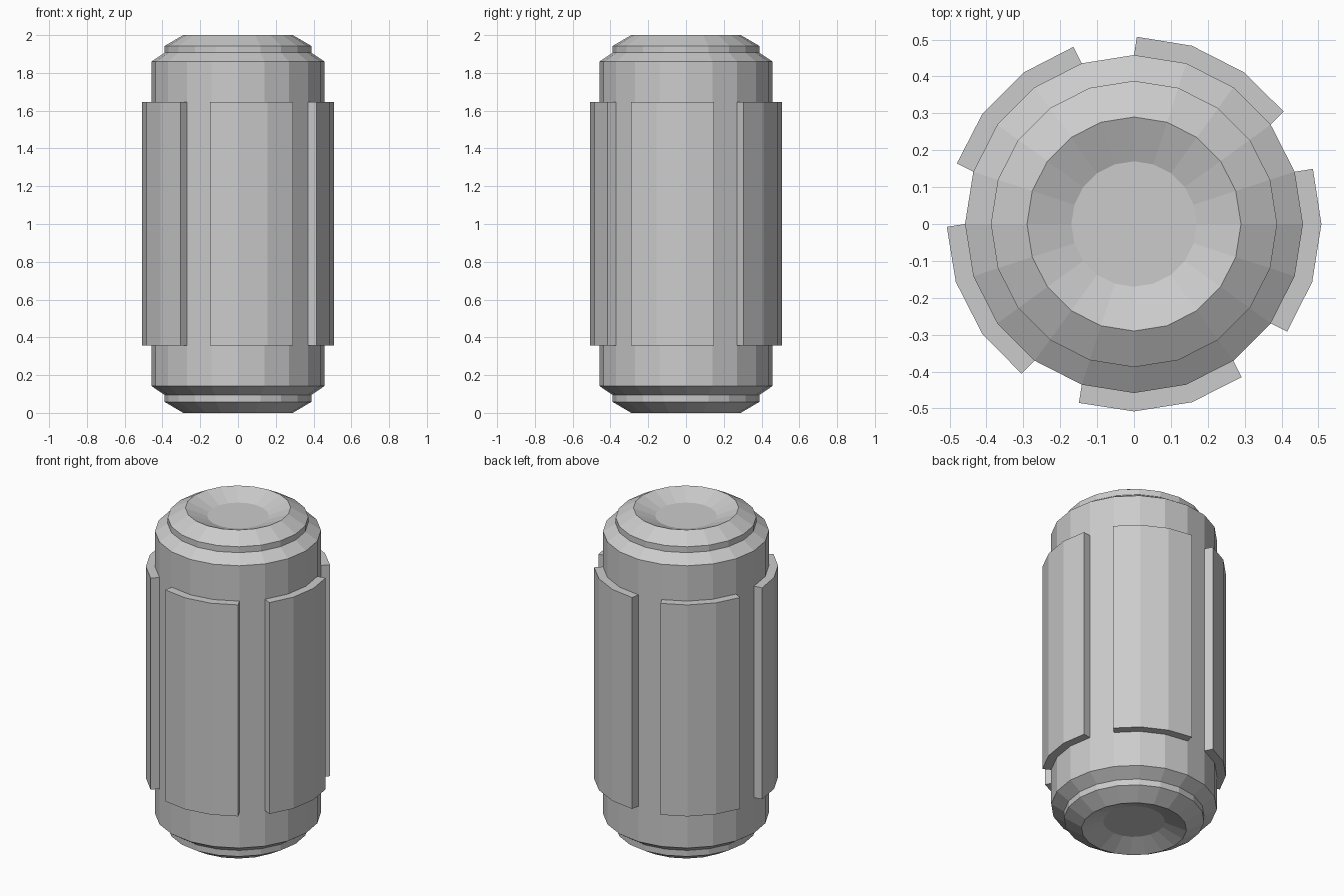
import bpy, bmesh
from math import cos, sin, tau
from mathutils import Vector

if "Cube" in bpy.data.objects:
    bpy.data.objects.remove(bpy.data.objects["Cube"])

SIDES = 20
PANEL_Z = (0.358, 1.645)
PANEL_THICKNESS = 0.05

# Lathe profile (radius, z), bottom dish to top dish
profile = [
    (0.17, 0.048), (0.29, 0.0), (0.388, 0.058), (0.388, 0.095), (0.458, 0.142),
    (0.458, PANEL_Z[0]), (0.458, PANEL_Z[1]),
    (0.458, 1.86), (0.388, 1.907), (0.388, 1.943), (0.29, 2.0), (0.17, 1.952),
]

bm = bmesh.new()
rings = [[bm.verts.new((r * cos(tau * i / SIDES), r * sin(tau * i / SIDES), z))
          for i in range(SIDES)] for r, z in profile]

# Barrel walls; three of every four middle faces become a raised panel
panel_faces = []
for lower, upper in zip(rings, rings[1:]):
    for i in range(SIDES):
        j = (i + 1) % SIDES
        face = bm.faces.new((lower[i], lower[j], upper[j], upper[i]))
        if lower is rings[5] and i % 4 != 1:
            panel_faces.append(face)

# Dish floors
bm.faces.new(rings[0][::-1])
bm.faces.new(rings[-1])
bm.normal_update()

# Raised grip panels, pushed out along their face normals
result = bmesh.ops.extrude_face_region(bm, geom=panel_faces)["geom"]
top_faces = {g for g in result if isinstance(g, bmesh.types.BMFace)}
offsets = {}
for v in (g for g in result if isinstance(g, bmesh.types.BMVert)):
    normal = sum((f.normal for f in v.link_faces if f in top_faces), Vector())
    offsets[v] = normal.normalized() * PANEL_THICKNESS
for v, offset in offsets.items():
    v.co += offset
left_over = [f for f in panel_faces if f.is_valid]
if left_over:
    bmesh.ops.delete(bm, geom=left_over, context='FACES')
bmesh.ops.recalc_face_normals(bm, faces=bm.faces)

mesh = bpy.data.meshes.new("ribbed_barrel")
bm.to_mesh(mesh)
bm.free()
bpy.context.collection.objects.link(bpy.data.objects.new("ribbed_barrel", mesh))
